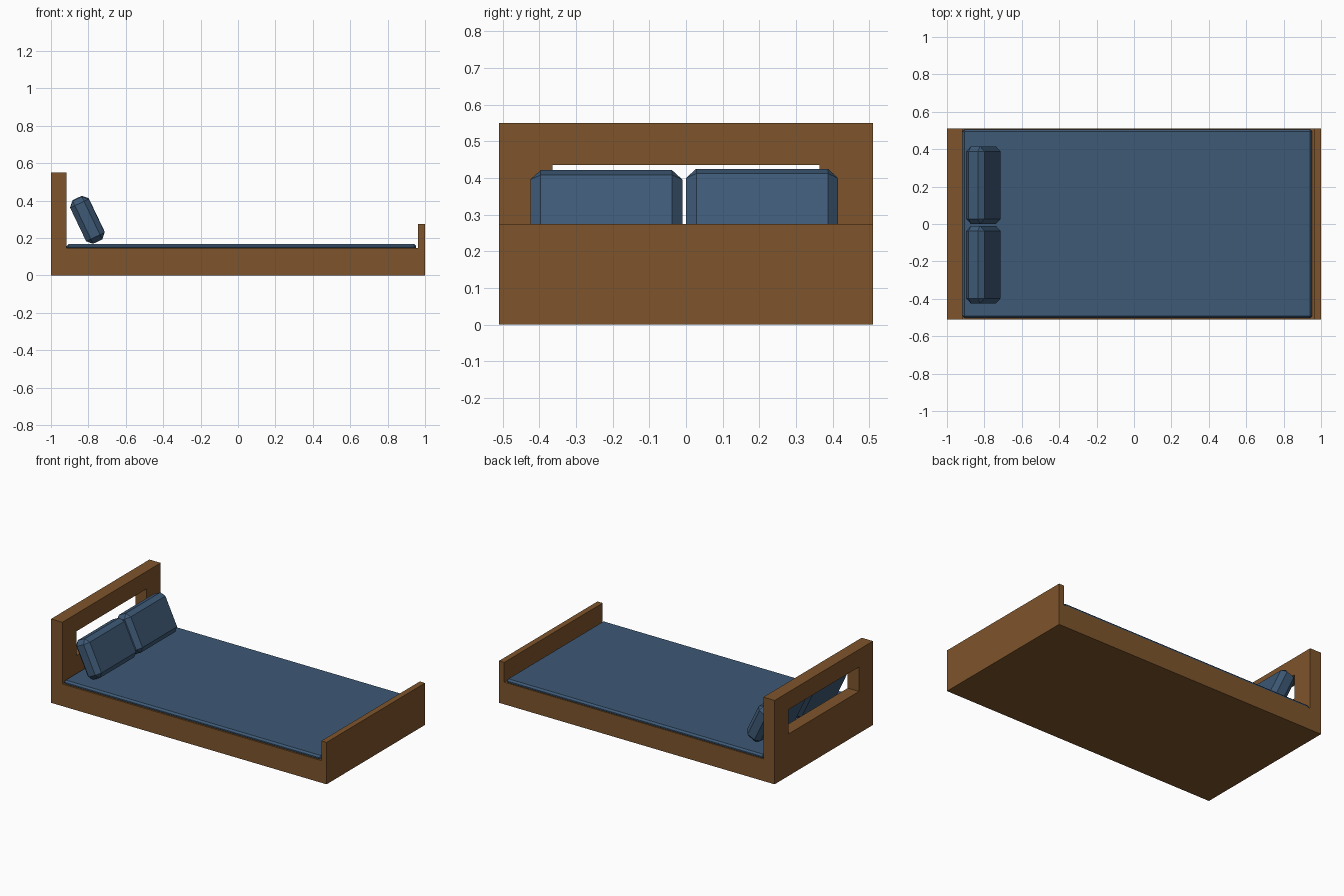
import bpy, bmesh, math
from mathutils import Matrix, Vector

if "Cube" in bpy.data.objects:
    bpy.data.objects.remove(bpy.data.objects["Cube"])


def material(name, color):
    m = bpy.data.materials.new(name)
    m.diffuse_color = (*color, 1)
    m.use_nodes = True
    m.node_tree.nodes["Principled BSDF"].inputs["Base Color"].default_value = m.diffuse_color
    return m


wood = material("wood", (0.21, 0.09, 0.025))
fabric = material("fabric", (0.047, 0.10, 0.18))


def finish(bm, name, mat):
    bmesh.ops.recalc_face_normals(bm, faces=bm.faces)
    me = bpy.data.meshes.new(name)
    bm.to_mesh(me)
    bm.free()
    me.materials.append(mat)
    ob = bpy.data.objects.new(name, me)
    bpy.context.collection.objects.link(ob)
    return ob


def chamfered_box(name, size, center, chamfer, tilt=0):
    bm = bmesh.new()
    bmesh.ops.create_cube(bm, size=1, matrix=Matrix.Diagonal((*size, 1)))
    bmesh.ops.bevel(bm, geom=bm.edges[:], offset=chamfer, segments=1,
                    profile=0.5, affect='EDGES')
    bm.transform(Matrix.Translation(center) @ Matrix.Rotation(tilt, 4, 'Y'))
    return finish(bm, name, fabric)


# Frame: side profile with headboard, base and footboard, extruded across
W = 0.51
profile = [(-1, 0), (1, 0), (1, 0.275), (0.962, 0.275), (0.962, 0.145),
           (-0.918, 0.145), (-0.918, 0.55), (-1, 0.55)]
bm = bmesh.new()
side = bm.faces.new([bm.verts.new((x, -W, z)) for x, z in profile])
ext = bmesh.ops.extrude_face_region(bm, geom=[side], use_keep_orig=True)
bmesh.ops.translate(bm, vec=(0, 2 * W, 0),
                    verts=[g for g in ext["geom"] if isinstance(g, bmesh.types.BMVert)])
frame = finish(bm, "bed_frame", wood)

# Window through the headboard
bm = bmesh.new()
bmesh.ops.create_cube(bm, size=1, matrix=Matrix.Translation((-0.96, 0, 0.355))
                      @ Matrix.Diagonal((0.3, 0.73, 0.16, 1)))
cutter = finish(bm, "headboard_window_cutter", wood)
cutter.hide_render = True
cutter.hide_viewport = True
cut = frame.modifiers.new("window", 'BOOLEAN')
cut.operation = 'DIFFERENCE'
cut.solver = 'EXACT'
cut.object = cutter

# Thin mattress
chamfered_box("mattress", (1.87, 1.008, 0.03), (0.018, 0.002, 0.152), 0.011)

# Two pillows leaning towards the headboard
for name, y, z in (("pillow_left", 0.2075, 0.299), ("pillow_right", -0.2175, 0.295)):
    chamfered_box(name, (0.11, 0.415, 0.254), (-0.805, y, z), 0.028, math.radians(-25.5))
